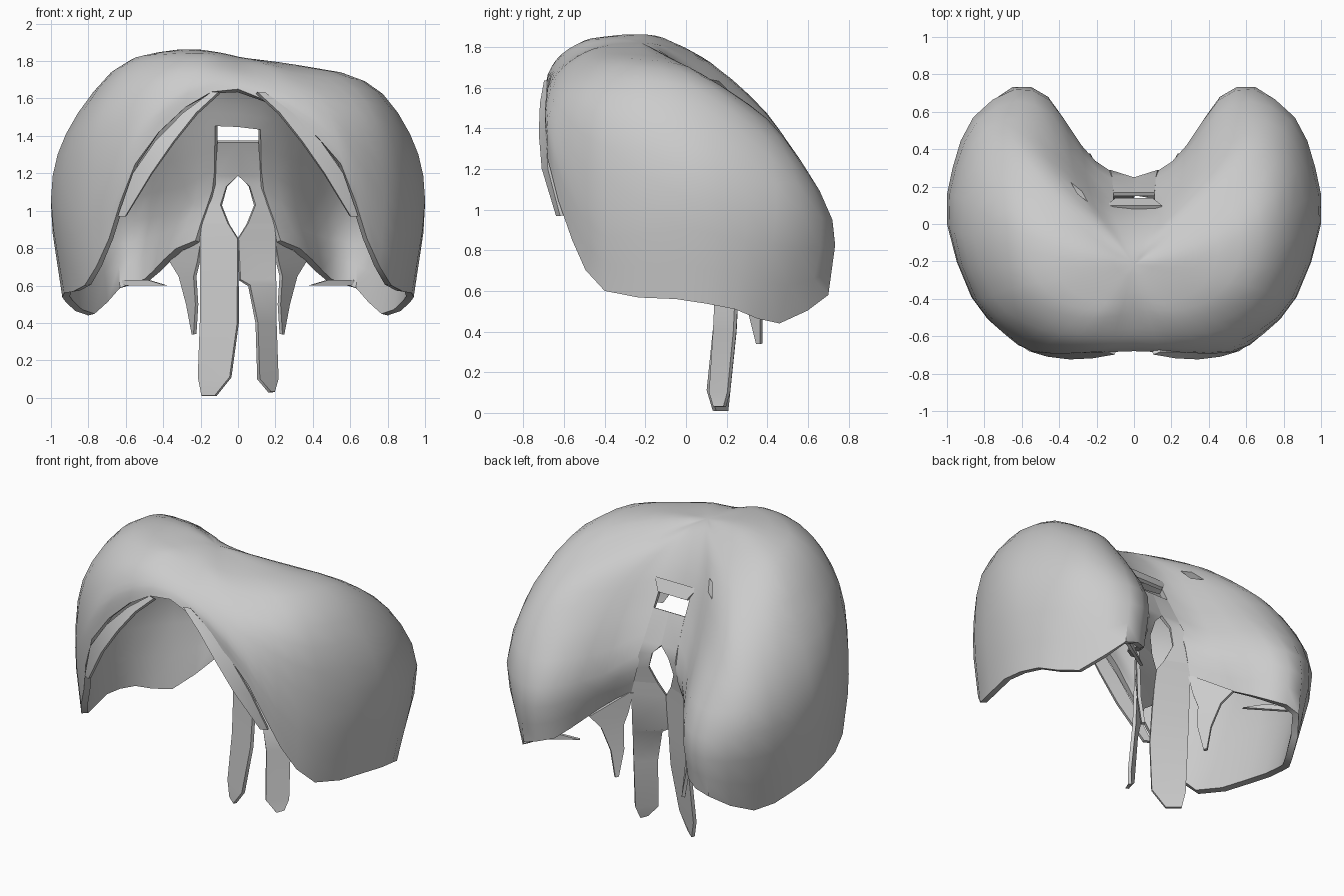
import bpy
import bmesh
import math
from mathutils import Vector

cube = bpy.data.objects.get("Cube")
if cube:
    bpy.data.objects.remove(cube, do_unlink=True)

grey = bpy.data.materials.new("plain_grey")
grey.use_nodes = True
COLOUR = (0.6, 0.6, 0.6, 1)
grey.diffuse_color = COLOUR
grey.node_tree.nodes["Principled BSDF"].inputs["Base Color"].default_value = COLOUR


def finish(bm, name, thickness, offset):
    """Turn a sheet into a thin, smooth-shaded solid object."""
    mesh = bpy.data.meshes.new(name)
    bm.to_mesh(mesh)
    bm.free()
    mesh.materials.append(grey)
    obj = bpy.data.objects.new(name, mesh)
    bpy.context.collection.objects.link(obj)
    solid = obj.modifiers.new("thickness", "SOLIDIFY")
    solid.thickness = thickness
    solid.offset = offset
    bpy.ops.object.select_all(action="DESELECT")
    obj.select_set(True)
    bpy.context.view_layer.objects.active = obj
    bpy.ops.object.modifier_apply(modifier=solid.name)
    bpy.ops.object.shade_smooth_by_angle(angle=math.radians(40))
    return obj


def spline(a, b, c, d, t):
    """Catmull-Rom point between b and c."""
    return 0.5 * (2 * b + (c - a) * t + (2 * a - 5 * b + 4 * c - d) * t ** 2
                  + (3 * b - a - 3 * c + d) * t ** 3)


def refine(points, steps, closed):
    n = len(points)
    result = []
    for i in range(n if closed else n - 1):
        if closed:
            a, b, c, d = (points[(i + k) % n] for k in (-1, 0, 1, 2))
        else:
            b, c = points[i], points[i + 1]
            a = points[i - 1] if i else 2 * b - c
            d = points[i + 2] if i + 2 < n else 2 * c - b
        result += [spline(a, b, c, d, s / steps) for s in range(steps)]
    if not closed:
        result.append(points[-1])
    return result


# Shell: guide strands from crown to rim, front centre round to the back notch
CROWN = Vector((0, -0.22, 1.825))
GUIDES_FRONT = [
    [(0, -.36, 1.82), (0, -.48, 1.79), (0, -.59, 1.74), (0, -.65, 1.69), (0, -.68, 1.65)],
    [(.08, -.38, 1.825), (.15, -.5, 1.8), (.21, -.61, 1.73), (.26, -.68, 1.63), (.28, -.69, 1.53)],
    [(.15, -.37, 1.825), (.3, -.5, 1.78), (.43, -.62, 1.65), (.52, -.68, 1.44), (.55, -.68, 1.25)],
    [(.22, -.34, 1.825), (.47, -.45, 1.755), (.64, -.55, 1.55), (.69, -.59, 1.2), (.69, -.56, .85)],
    [(.28, -.28, 1.825), (.61, -.33, 1.74), (.81, -.4, 1.45), (.87, -.39, 1), (.82, -.4, .6)],
    [(.33, -.19, 1.825), (.68, -.12, 1.715), (.92, -.05, 1.41), (1, 0, 1.06), (.93, -.05, .56)],
]
GUIDES_BACK = [
    [(.32, -.11, 1.81), (.66, .08, 1.68), (.87, .28, 1.37), (.97, .3, 1), (.92, .24, .51)],
    [(.27, -.06, 1.78), (.55, .22, 1.61), (.74, .45, 1.36), (.86, .57, .98), (.8, .46, .44)],
    [(.2, -.06, 1.77), (.42, .21, 1.61), (.58, .47, 1.37), (.64, .72, .95), (.65, .7, .58)],
    [(.15, -.06, 1.765), (.3, .16, 1.6), (.4, .36, 1.39), (.45, .66, .97), (.47, .65, .63)],
    [(.1, -.08, 1.775), (.2, .08, 1.62), (.25, .22, 1.42), (.28, .42, 1), (.36, .46, .73)],
    [(.05, -.1, 1.78), (.1, .03, 1.63), (.11, .12, 1.46), (.12, .28, 1.12), (.2, .27, .83)],
]
half = [[Vector(p) for p in guide] for guide in GUIDES_FRONT + GUIDES_BACK]
other = [[Vector((-p.x, p.y, p.z)) for p in guide] for guide in half[:0:-1]]
columns = [refine([CROWN] + guide, 3, False)[1:] for guide in half + other]
rings = [refine(list(ring), 2, True) for ring in zip(*columns)]


def lean(p):
    """The top stands a little higher on the right than on the left."""
    fade = max(0, min(1, (p.z - 1.3) / 0.4))
    return p - Vector((0, 0, p.x * .23 * max(0, 1 - abs(p.x) / .8) * fade))


bm = bmesh.new()
grid = [[bm.verts.new(lean(p)) for p in ring] for ring in rings]
crown = bm.verts.new(CROWN)
count = len(grid[0])
for i in range(count):
    j = (i + 1) % count
    bm.faces.new((crown, grid[0][i], grid[0][j]))
    for upper, lower in zip(grid, grid[1:]):
        bm.faces.new((upper[i], lower[i], lower[j], upper[j]))

# Relax the crown so the guide strands blend into one smooth saddle
top_verts = [crown] + [v for ring in grid[:4] for v in ring]
for _ in range(3):
    bmesh.ops.smooth_vert(bm, verts=top_verts, factor=.5,
                          use_axis_x=False, use_axis_y=False, use_axis_z=True)

# Openings: the back slot, and one small gap beside it
gap_at = Vector((-.3, .18, 1.6))
gap = min(bm.faces, key=lambda f: (f.calc_center_median() - gap_at).length)
holes = {gap}
for f in bm.faces:
    c = f.calc_center_median()
    if abs(c.x) < .1 and c.y > 0 and c.z < 1.46:
        holes.add(f)
bmesh.ops.delete(bm, geom=list(holes), context="FACES")
finish(bm, "hair_shell", .04, -1)


def ribbon(name, rows, side):
    """Strip of quads; each row is inner x, outer x, inner y, outer y, z."""
    bm = bmesh.new()
    pairs = [(bm.verts.new((side * xi, yi, z)), bm.verts.new((side * xo, yo, z)))
             for xi, xo, yi, yo, z in rows]
    for (a, b), (c, d) in zip(pairs, pairs[1:]):
        bm.faces.new((a, b, d, c))
    bmesh.ops.recalc_face_normals(bm, faces=bm.faces)
    return finish(bm, name, .02, 0)


# Bridge between the two back openings, with the teardrop edges below
BRIDGE = [(0, .11, .16, .16, 1.37), (0, .12, .24, .25, 1.19), (.06, .13, .25, .28, 1.13),
          (.09, .16, .24, .28, 1.03), (.05, .19, .21, .27, .93)]
# Long neck strands
RIGHT_STRAND = [(.05, .19, .21, .27, .93), (0, .2, .19, .26, .85), (0, .2, .16, .25, .6),
                (0, .2, .14, .24, .4), (.04, .21, .11, .21, .11), (.12, .19, .14, .2, .01)]
LEFT_STRAND = [(.05, .19, .21, .27, .93), (0, .2, .19, .26, .85), (.01, .2, .16, .25, .63),
               (.06, .2, .15, .25, .6), (.1, .2, .14, .24, .4), (.11, .21, .12, .21, .1),
               (.17, .19, .14, .19, .03)]
# Short pointed wisps beside the neck
WISP = [(.19, .21, .26, .28, .85), (.21, .36, .28, .46, .73), (.23, .31, .3, .41, .65),
        (.22, .27, .31, .37, .5), (.23, .24, .35, .37, .34)]
# Small folded flap under the inner edge of each lobe
FLAP = [(.48, .63, .58, .69, .63), (.38, .6, .52, .66, .6)]
# Turned-out cuff along each side of the front opening
CUFF = [(.1, .14, -.69, -.675, 1.63), (.22, .29, -.71, -.68, 1.52), (.34, .44, -.715, -.68, 1.37),
        (.46, .56, -.7, -.67, 1.2), (.6, .64, -.63, -.61, .97)]
for label, side, strand in (("left", 1, LEFT_STRAND), ("right", -1, RIGHT_STRAND)):
    ribbon(label + "_bridge", BRIDGE, side)
    ribbon(label + "_neck_strand", strand, side)
    ribbon(label + "_wisp", WISP, side)
    ribbon(label + "_lobe_flap", FLAP, side)
    ribbon(label + "_front_cuff", CUFF, side)

# Small ledge hanging over the upper back opening
ribbon("opening_ledge", [(-.15, .15, .09, .09, 1.53), (-.1, .1, .13, .13, 1.46)], 1)
